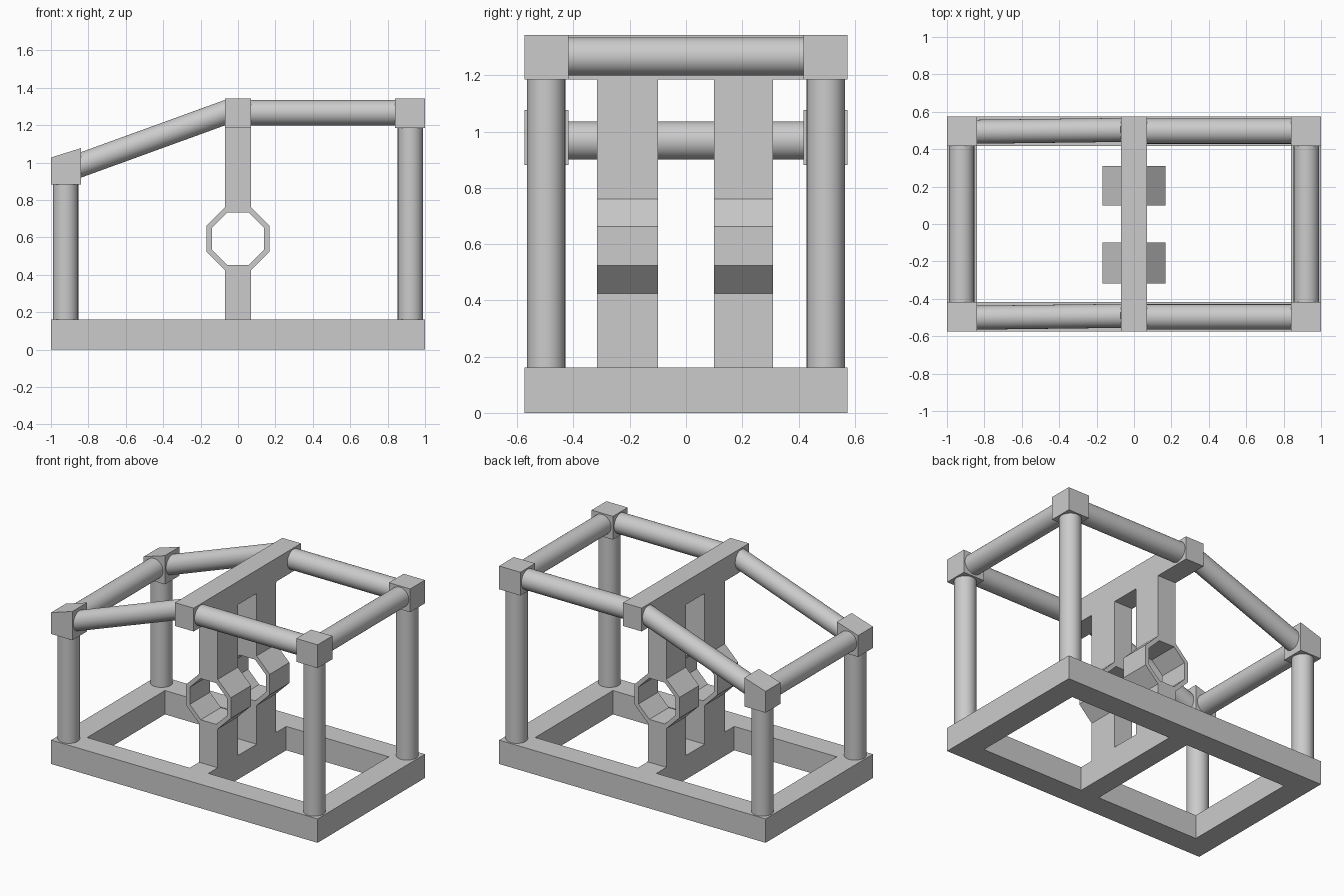
import bpy, bmesh, math
from mathutils import Vector

if "Cube" in bpy.data.objects:
    bpy.data.objects.remove(bpy.data.objects["Cube"])


def finish(name, bm, smooth=False):
    bmesh.ops.recalc_face_normals(bm, faces=bm.faces)
    me = bpy.data.meshes.new(name)
    bm.to_mesh(me)
    bm.free()
    ob = bpy.data.objects.new(name, me)
    bpy.context.collection.objects.link(ob)
    if smooth:
        bpy.ops.object.select_all(action='DESELECT')
        ob.select_set(True)
        bpy.context.view_layer.objects.active = ob
        bpy.ops.object.shade_smooth_by_angle(angle=math.radians(40))
    return ob


def extrude_faces(name, polys, vec):
    """Weld flat polygons sharing corners and extrude them into one solid."""
    bm = bmesh.new()
    for poly in polys:
        bm.faces.new([bm.verts.new(p) for p in poly])
    bmesh.ops.remove_doubles(bm, verts=bm.verts, dist=1e-4)
    bmesh.ops.recalc_face_normals(bm, faces=bm.faces)
    bottom = bm.faces[:]
    res = bmesh.ops.extrude_face_region(bm, geom=bottom, use_keep_orig=True)
    moved = [g for g in res['geom'] if isinstance(g, bmesh.types.BMVert)]
    bmesh.ops.translate(bm, verts=moved, vec=vec)
    return finish(name, bm)


def profile_y(name, pts, y0, y1):
    return extrude_faces(name, [[(x, y0, z) for x, z in pts]], (0, y1 - y0, 0))


def pipe(name, a, b, r=0.068):
    a, b = Vector(a), Vector(b)
    d = b - a
    bm = bmesh.new()
    bmesh.ops.create_cone(bm, cap_ends=True, segments=32, radius1=r, radius2=r, depth=d.length)
    ob = finish(name, bm, True)
    ob.location = (a + b) / 2
    ob.rotation_euler = d.to_track_quat('Z', 'Y').to_euler()
    return ob


W, D, BASE = 1.0, 0.575, 0.162      # half length, half depth, base height
IX, IY, NECK = 0.84, 0.417, 0.07    # inner rail edges, half width of middle parts
TOP0, TOP1 = 1.185, 1.343           # top beam heights
PX, PY, PZ = 0.922, 0.497, 1.267    # pipe centre lines

# base frame with two openings, from a grid of cells
xs, ys = [-W, -IX, -NECK, NECK, IX, W], [-D, -IY, IY, D]
cells = []
for i in range(5):
    for j in range(3):
        if j == 1 and i in (1, 3):
            continue
        cells.append([(xs[i], ys[j], 0), (xs[i + 1], ys[j], 0),
                      (xs[i + 1], ys[j + 1], 0), (xs[i], ys[j + 1], 0)])
extrude_faces("base_frame", cells, (0, 0, BASE))

# middle top beam
profile_y("middle_top_beam", [(-NECK, TOP0), (NECK, TOP0), (NECK, TOP1), (-NECK, TOP1)], -D, D)

# two uprights, each with an octagonal ring in the middle
RZ = 0.593


def octagon(inradius):
    r = inradius / math.cos(math.pi / 8)
    return [(r * math.cos(math.pi / 8 + k * math.pi / 4),
             RZ + r * math.sin(math.pi / 8 + k * math.pi / 4)) for k in range(8)]


outer, inner = octagon(0.168), octagon(0.14)
panels = [[outer[k], outer[(k + 1) % 8], inner[(k + 1) % 8], inner[k]] for k in range(8)]
panels.append([outer[1], (NECK, TOP0), (-NECK, TOP0), outer[2]])
panels.append([outer[5], (-NECK, BASE), (NECK, BASE), outer[6]])
for tag, y0, y1 in (("front", -0.317, -0.1), ("back", 0.1, 0.31)):
    extrude_faces(tag + "_ring_upright", [[(x, y0, z) for x, z in p] for p in panels],
                  (0, y1 - y0, 0))

# corner blocks, posts and long pipes on both sides
low = [(-W, 0.882), (-IX, 0.882), (-IX, 1.077), (-W, 1.027)]
high = [(IX, TOP0), (W, TOP0), (W, TOP1), (IX, TOP1)]
for tag, s in (("front", -1), ("back", 1)):
    y0, y1 = sorted((s * IY, s * D))
    profile_y(tag + "_low_corner_block", low, y0, y1)
    profile_y(tag + "_high_corner_block", high, y0, y1)
    y = s * PY
    pipe(tag + "_short_post", (-PX, y, BASE), (-PX, y, 0.885))
    pipe(tag + "_tall_post", (PX, y, BASE), (PX, y, TOP0))
    pipe(tag + "_top_pipe", (NECK, y, PZ), (IX, y, PZ))
    pipe(tag + "_sloped_pipe", (-0.86, y - 0.004, 0.98), (-0.05, y + 0.006, 1.274), 0.064)

# cross pipes at both ends
pipe("low_cross_pipe", (-PX, -IY, 0.968), (-PX, IY, 0.968))
pipe("high_cross_pipe", (PX, -IY, PZ), (PX, IY, PZ))
